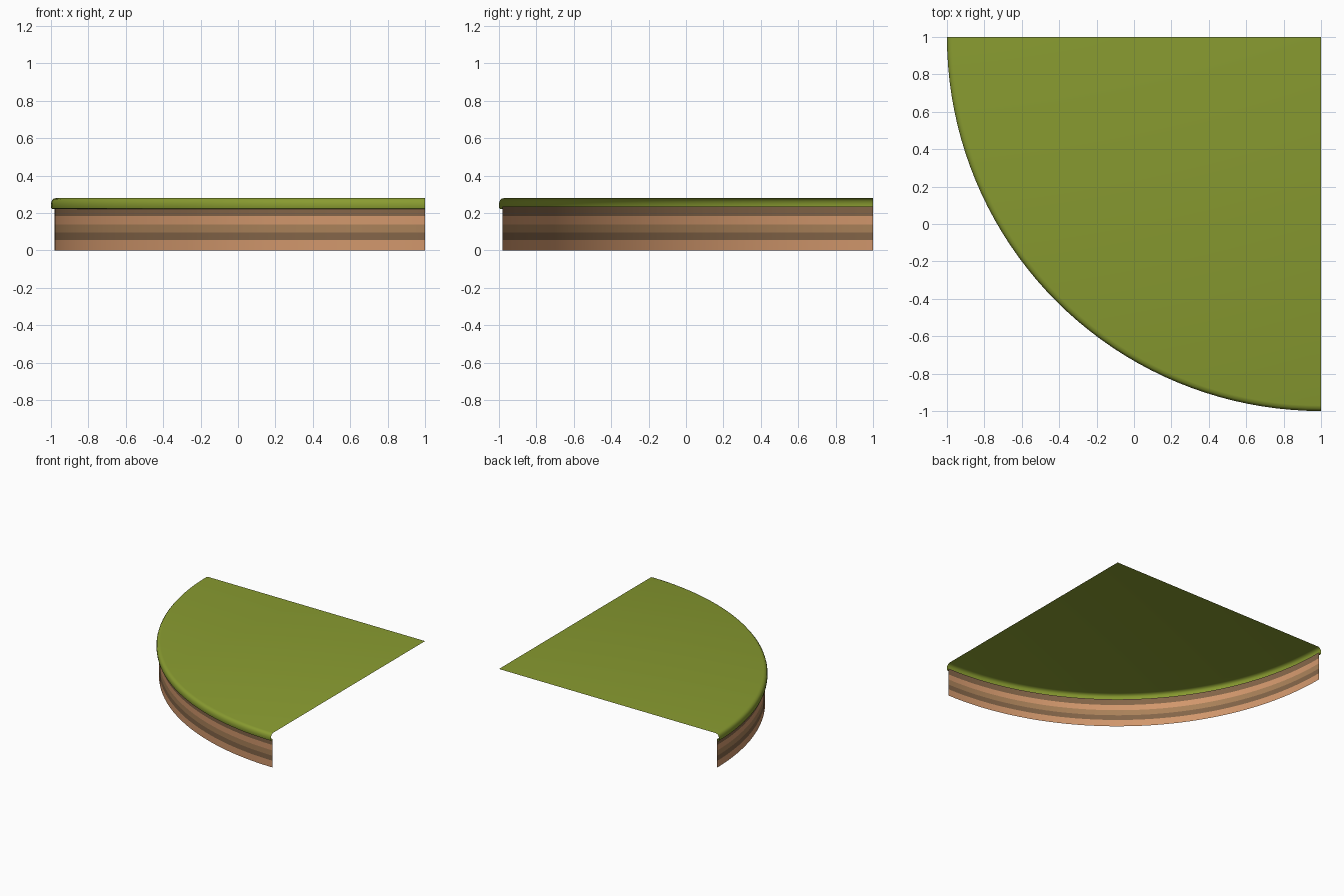
import bpy, bmesh, math

if "Cube" in bpy.data.objects:
    bpy.data.objects.remove(bpy.data.objects["Cube"])

CENTRE = (1.0, 1.0)
SEGMENTS = 40


def material(name, rgb):
    mat = bpy.data.materials.new(name)
    mat.diffuse_color = (*rgb, 1.0)
    mat.use_nodes = True
    mat.node_tree.nodes["Principled BSDF"].inputs["Base Color"].default_value = mat.diffuse_color
    return mat


def quarter_sweep(name, profile, mats, slots=None):
    """Sweep a (radius, z) profile, listed bottom to top, through the -x -y quarter."""
    bm = bmesh.new()
    rings = []
    for r, z in profile:
        if r == 0:
            rings.append([bm.verts.new((*CENTRE, z))] * (SEGMENTS + 1))
            continue
        ring = []
        for i in range(SEGMENTS + 1):
            a = math.pi + math.pi / 2 * i / SEGMENTS
            ring.append(bm.verts.new((CENTRE[0] + r * math.cos(a),
                                      CENTRE[1] + r * math.sin(a), z)))
        rings.append(ring)
    for k, (low, high) in enumerate(zip(rings, rings[1:])):
        for i in range(SEGMENTS):
            corners = [low[i], low[i + 1], high[i + 1], high[i]]
            face = bm.faces.new(list(dict.fromkeys(corners)))
            face.material_index = slots[k] if slots else 0
    mesh = bpy.data.meshes.new(name)
    bm.to_mesh(mesh)
    bm.free()
    for mat in mats:
        mesh.materials.append(mat)
    obj = bpy.data.objects.new(name, mesh)
    bpy.context.collection.objects.link(obj)
    bpy.context.view_layer.objects.active = obj
    bpy.ops.object.select_all(action='DESELECT')
    obj.select_set(True)
    bpy.ops.object.shade_smooth_by_angle(angle=math.radians(40))
    return obj


grass = material("grass", (0.25, 0.33, 0.03))
light = material("light_earth", (0.64, 0.31, 0.15))
medium = material("medium_earth", (0.40, 0.22, 0.10))
dark = material("dark_earth", (0.23, 0.13, 0.065))

# Layered earth wall, open at the back and bottom
heights = [0, 0.055, 0.096, 0.14, 0.185, 0.235]
quarter_sweep("earth_wall", [(1.982, z) for z in heights],
              [light, dark, medium], [0, 1, 2, 0, 1])
# Grass sheet with a rounded lip overhanging the wall
lip = [(1.982, 0.235), (1.984, 0.226), (1.991, 0.222), (1.998, 0.225),
       (2.0, 0.235), (2.0, 0.25), (1.996, 0.265), (1.987, 0.276),
       (1.97, 0.281)]
quarter_sweep("grass_top", lip + [(0, 0.281)], [grass])
